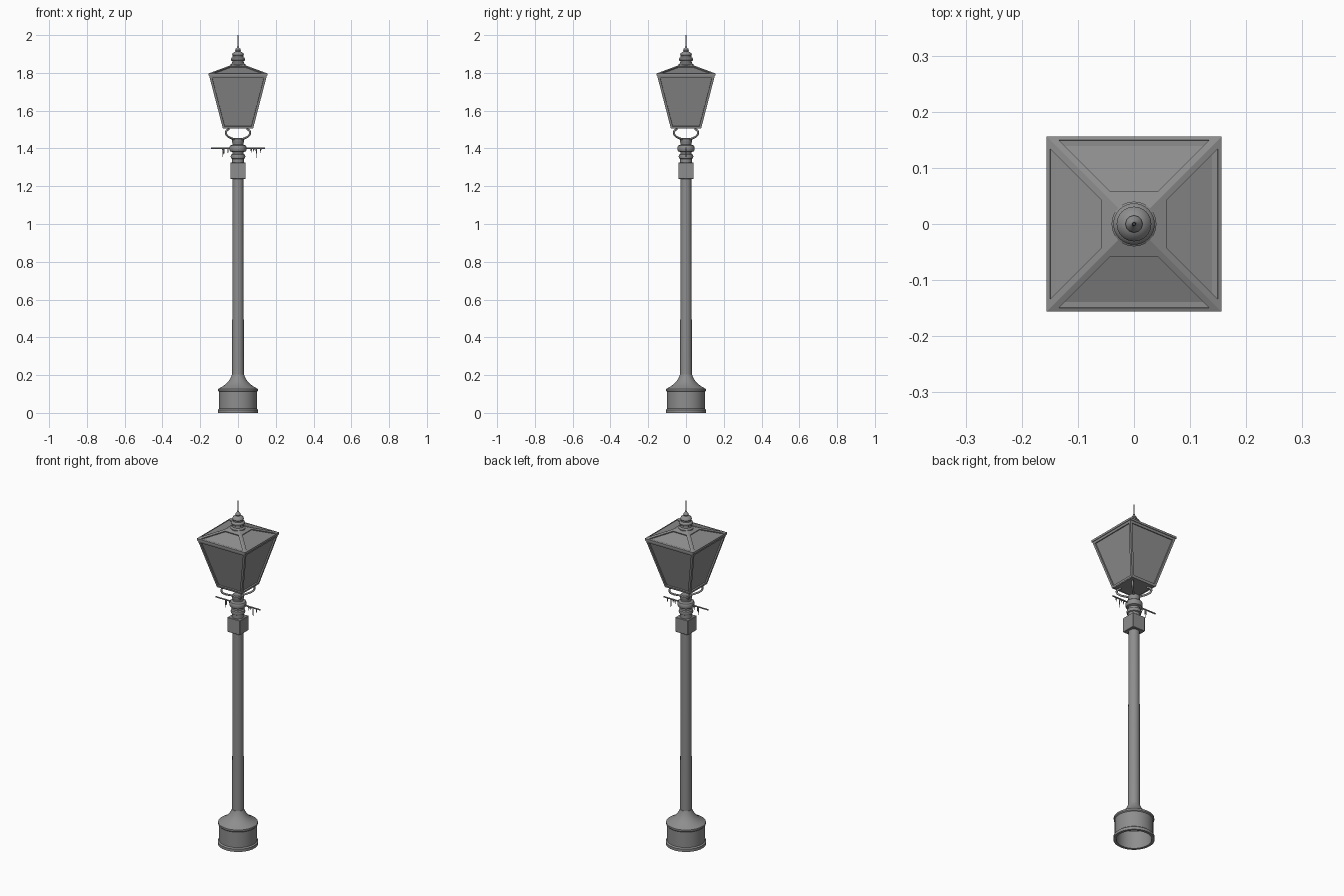
import bpy, bmesh
from math import cos, sin, pi, radians
from mathutils import Matrix, Vector

if "Cube" in bpy.data.objects:
    bpy.data.objects.remove(bpy.data.objects["Cube"])

iron = bpy.data.materials.new("dark_iron")
iron.diffuse_color = (0.27, 0.27, 0.27, 1)
iron.use_nodes = True
iron.node_tree.nodes["Principled BSDF"].inputs["Base Color"].default_value = iron.diffuse_color


def finish(name, bm, smooth=False):
    bmesh.ops.recalc_face_normals(bm, faces=bm.faces)
    me = bpy.data.meshes.new(name)
    bm.to_mesh(me)
    bm.free()
    me.materials.append(iron)
    if smooth:
        me.shade_smooth()
        me.set_sharp_from_angle(angle=radians(35))
    ob = bpy.data.objects.new(name, me)
    bpy.context.collection.objects.link(ob)
    return ob


def lathe(name, profile, seg=32, cap_bottom=True):
    """Turn (radius, z) points round the z axis."""
    bm = bmesh.new()
    rings = [[bm.verts.new((r * cos(2 * pi * i / seg), r * sin(2 * pi * i / seg), z))
              for i in range(seg)] for r, z in profile]
    for a, b in zip(rings, rings[1:]):
        for i in range(seg):
            j = (i + 1) % seg
            bm.faces.new((a[i], a[j], b[j], b[i]))
    bm.faces.new(rings[-1])
    if cap_bottom:
        bm.faces.new(rings[0][::-1])
    return finish(name, bm, True)


def panelled_frustum(name, z0, h0, z1, h1, t0, t1, side, depth):
    """Square frustum whose four sides carry recessed panels."""
    bm = bmesh.new()

    def pt(t, s, inset):
        h = h0 + (h1 - h0) * t
        return Vector((s * (h - inset), -h, z0 + (z1 - z0) * t))

    # outward normal of the front side
    normal = Vector((0, -(z1 - z0), h0 - h1)).normalized()
    outer = [pt(0, -1, 0), pt(0, 1, 0), pt(1, 1, 0), pt(1, -1, 0)]
    lip = [pt(t0, -1, side), pt(t0, 1, side), pt(t1, 1, side), pt(t1, -1, side)]
    pane = [p - normal * depth for p in lip]
    for k in range(4):
        rot = Matrix.Rotation(k * pi / 2, 3, 'Z')
        loops = [[bm.verts.new(rot @ p) for p in lp] for lp in (outer, lip, pane)]
        for a, b in zip(loops, loops[1:]):
            for i in range(4):
                j = (i + 1) % 4
                bm.faces.new((a[i], a[j], b[j], b[i]))
        bm.faces.new(loops[2])
    bmesh.ops.remove_doubles(bm, verts=bm.verts, dist=1e-5)
    return finish(name, bm)


def box(name, sx, sy, sz, z, bevel=0.0):
    bm = bmesh.new()
    bmesh.ops.create_cube(bm, size=1)
    bmesh.ops.scale(bm, vec=(sx, sy, sz), verts=bm.verts)
    bmesh.ops.translate(bm, vec=(0, 0, z), verts=bm.verts)
    if bevel:
        bmesh.ops.bevel(bm, geom=bm.edges[:], offset=bevel, segments=1, affect='EDGES')
    return finish(name, bm)


def rod(name, points, radius):
    """Smooth tube through the given points."""
    cu = bpy.data.curves.new(name, 'CURVE')
    cu.dimensions = '3D'
    cu.bevel_depth = radius
    cu.bevel_resolution = 2
    cu.use_fill_caps = True
    cu.materials.append(iron)
    sp = cu.splines.new('BEZIER')
    sp.bezier_points.add(len(points) - 1)
    for bp, p in zip(sp.bezier_points, points):
        bp.co = p
        bp.handle_left_type = bp.handle_right_type = 'AUTO'
    sp.resolution_u = 6
    ob = bpy.data.objects.new(name, cu)
    bpy.context.collection.objects.link(ob)
    return ob


# Hollow round base, flaring up into the column
lathe("base", [(0.092, 0.1), (0.092, 0), (0.107, 0), (0.107, 0.016), (0.1, 0.022),
               (0.1, 0.112), (0.105, 0.117), (0.105, 0.127), (0.098, 0.131),
               (0.082, 0.14), (0.064, 0.153), (0.05, 0.168), (0.038, 0.187),
               (0.032, 0.203), (0.029, 0.205)], 40, cap_bottom=False)

# Column and square block
lathe("column", [(0.031, 0.2), (0.029, 1.25)])
box("square_block", 0.081, 0.081, 0.085, 1.282, 0.002)

# Turned neck
lathe("neck", [(0.031, 1.32), (0.031, 1.345), (0.037, 1.348), (0.039, 1.356), (0.037, 1.367),
               (0.03, 1.371), (0.03, 1.381), (0.041, 1.385), (0.045, 1.393), (0.045, 1.407),
               (0.041, 1.415), (0.028, 1.42), (0.028, 1.428), (0.031, 1.433),
               (0.031, 1.45), (0.026, 1.454)])

# Ladder bar with small hanging drops
rod("ladder_bar", [(-0.144, 0, 1.401), (0.144, 0, 1.401)], 0.004)
for i, (x, z) in enumerate([(-0.08, 1.354), (-0.074, 1.37), (-0.053, 1.375),
                            (0.07, 1.378), (0.083, 1.385), (0.097, 1.35), (0.12, 1.377)]):
    drop = lathe(f"bar_drop_{i + 1}", [(0.001, z), (0.0035, 1.394), (0.0035, 1.401)], 8)
    drop.location.x = x

# Four curved brackets on the diagonals
for k in range(4):
    a = pi / 4 + k * pi / 2
    path = [(0.022, 1.447), (0.05, 1.454), (0.072, 1.462), (0.088, 1.476),
            (0.087, 1.492), (0.068, 1.503)]
    rod(f"lantern_bracket_{k + 1}", [(r * cos(a), r * sin(a), z) for r, z in path], 0.0055)

# Lantern: tapered glazed body, floor, eave and panelled roof
panelled_frustum("lantern_body", 1.505, 0.08, 1.79, 0.154, 0.04, 0.94, 0.013, 0.008)
box("lantern_floor", 0.15, 0.15, 0.006, 1.509)
box("lantern_eave", 0.312, 0.312, 0.012, 1.791)
panelled_frustum("lantern_roof", 1.797, 0.156, 1.845, 0.026, 0.05, 0.75, 0.016, 0.006)

# Turned finial and spike
lathe("finial", [(0.04, 1.832), (0.04, 1.845), (0.031, 1.852), (0.03, 1.862), (0.036, 1.866),
                 (0.037, 1.874), (0.033, 1.881), (0.028, 1.884), (0.028, 1.892), (0.031, 1.896),
                 (0.028, 1.904), (0.018, 1.911), (0.012, 1.914), (0.015, 1.92),
                 (0.012, 1.928), (0.006, 1.933), (0.004, 1.94), (0.002, 2.0)], 24)
